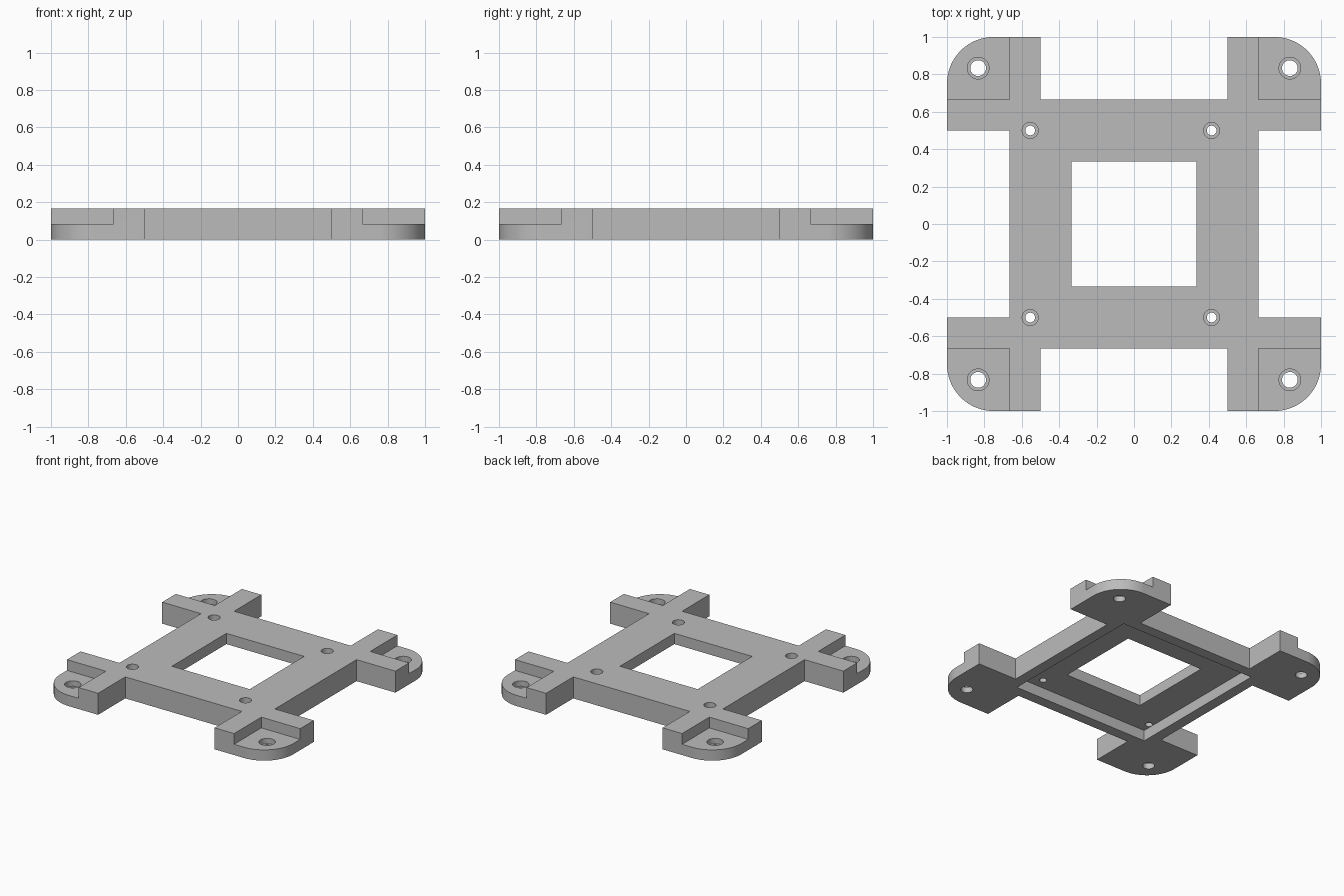
import bpy
import bmesh
from math import cos, sin, pi, radians
from mathutils import Vector, Matrix

cube = bpy.data.objects.get("Cube")
if cube:
    bpy.data.objects.remove(cube, do_unlink=True)

T = 1 / 6      # full thickness
H = T / 2      # half thickness, used for feet and pocket
EPS = 0.05     # cutter overshoot


def link(name, bm):
    bmesh.ops.recalc_face_normals(bm, faces=bm.faces)
    mesh = bpy.data.meshes.new(name)
    bm.to_mesh(mesh)
    bm.free()
    obj = bpy.data.objects.new(name, mesh)
    bpy.context.scene.collection.objects.link(obj)
    return obj


def add_prism(bm, points, z0, z1):
    face = bm.faces.new([bm.verts.new((p[0], p[1], z0)) for p in points])
    ext = bmesh.ops.extrude_face_region(bm, geom=[face])
    verts = [g for g in ext["geom"] if isinstance(g, bmesh.types.BMVert)]
    bmesh.ops.translate(bm, verts=verts, vec=(0, 0, z1 - z0))


def rect(x0, y0, x1, y1):
    return [(x0, y0), (x1, y0), (x1, y1), (x0, y1)]


def circle(x, y, r, n=48):
    return [(x + r * cos(2 * pi * i / n), y + r * sin(2 * pi * i / n)) for i in range(n)]


def cut(target, name, shapes, z0, z1):
    """Subtract a set of separate prisms from the target."""
    bm = bmesh.new()
    for pts in shapes:
        add_prism(bm, pts, z0, z1)
    cutter = link(name, bm)
    cutter.hide_render = True
    mod = target.modifiers.new(name, "BOOLEAN")
    mod.operation = "DIFFERENCE"
    mod.solver = "EXACT"
    mod.object = cutter
    bpy.context.view_layer.objects.active = target
    bpy.ops.object.modifier_apply(modifier=mod.name)
    bpy.data.objects.remove(cutter, do_unlink=True)


# Outline of one corner, turned four times to make the whole plate
R = 0.25
arc = [(1 - R + R * cos(a), 1 - R + R * sin(a))
       for a in (radians(90 * i / 24) for i in range(25))]
corner = [(2 / 3, 0.5), (1, 0.5)] + arc + [(0.5, 1), (0.5, 2 / 3)]
outline = []
for k in range(4):
    turn = Matrix.Rotation(k * pi / 2, 2)
    outline += [turn @ Vector(p) for p in corner]

bm = bmesh.new()
add_prism(bm, outline, 0, T)
plate = link("mounting_plate", bm)

# Lowered feet, central window and the shallow pocket underneath
signs = [(sx, sy) for sx in (-1, 1) for sy in (-1, 1)]
feet = [rect(sx * 2 / 3, sy * 2 / 3, sx * 1.1, sy * 1.1) for sx, sy in signs]
cut(plate, "foot_step", feet, H, T + EPS)
cut(plate, "window", [rect(-1 / 3, -1 / 3, 1 / 3, 1 / 3)], -EPS, T + EPS)
P = 7 / 12
cut(plate, "underside_pocket", [rect(-P, -P, P, P)], -EPS, H)

# Stepped screw holes in the feet and in the frame
foot_spots = [(sx * 5 / 6, sy * 5 / 6) for sx, sy in signs]
frame_spots = [(x, y) for x in (-0.555, 0.415) for y in (-0.5, 0.5)]
for label, spots, r_in, r_out, top in (("foot", foot_spots, 0.042, 0.058, H),
                                       ("frame", frame_spots, 0.026, 0.043, T)):
    cut(plate, label + "_bore", [circle(x, y, r_in) for x, y in spots], -EPS, T + EPS)
    cut(plate, label + "_counterbore", [circle(x, y, r_out) for x, y in spots],
        top - H / 2, T + EPS)

# Single grey finish
grey = bpy.data.materials.new("grey")
grey.use_nodes = True
colour = (0.5, 0.5, 0.5, 1)
grey.diffuse_color = colour
grey.node_tree.nodes["Principled BSDF"].inputs["Base Color"].default_value = colour
plate.data.materials.clear()
plate.data.materials.append(grey)

# Smooth arcs and bores, crisp edges
bpy.ops.object.select_all(action="DESELECT")
plate.select_set(True)
bpy.context.view_layer.objects.active = plate
bpy.ops.object.shade_smooth_by_angle(angle=radians(30))
